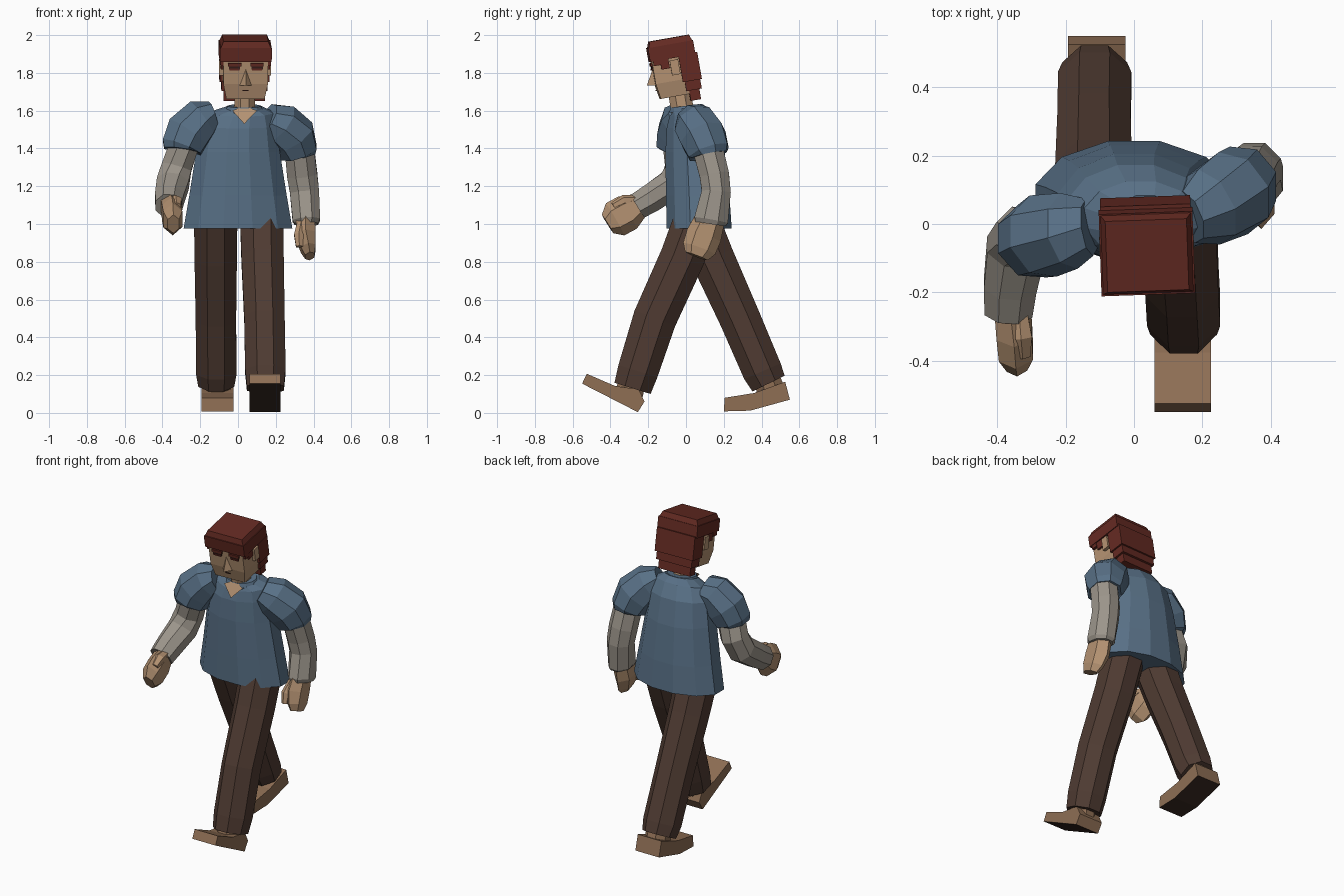
import bpy, bmesh, math
from mathutils import Vector, Matrix

if "Cube" in bpy.data.objects:
    bpy.data.objects.remove(bpy.data.objects["Cube"])


def material(name, rgb):
    m = bpy.data.materials.new(name)
    lin = [(c / 255 / 12.92) if c < 11 else ((c / 255 + 0.055) / 1.055) ** 2.4 for c in rgb]
    m.diffuse_color = (*lin, 1)
    m.use_nodes = True
    m.node_tree.nodes["Principled BSDF"].inputs["Base Color"].default_value = m.diffuse_color
    return m


SHIRT = material("blue_shirt", (88, 112, 134))
PANTS = material("brown_trousers", (79, 59, 50))
HAIR = material("red_hair", (100, 42, 34))
SKIN = material("skin", (180, 146, 114))
SLEEVE = material("grey_sleeve", (156, 149, 139))
SHOE = material("tan_shoe", (142, 110, 84))
SOLE = material("dark_sole", (58, 42, 34))
DARK = material("dark_feature", (55, 30, 26))


def finish(name, bm, *mats):
    bmesh.ops.recalc_face_normals(bm, faces=bm.faces)
    me = bpy.data.meshes.new(name)
    bm.to_mesh(me)
    bm.free()
    ob = bpy.data.objects.new(name, me)
    bpy.context.collection.objects.link(ob)
    for m in mats:
        me.materials.append(m)
    return ob


def ring(c, axis, ra, rb, n):
    """Polygon across an axis; ra is its half width along x, rb the other way."""
    t = Vector(axis).normalized()
    u = Vector((1, 0, 0))
    u = (u - t * u.dot(t)).normalized()
    v = t.cross(u)
    k = 1 / math.cos(math.pi / n)
    return [Vector(c) + u * math.cos(a) * ra * k + v * math.sin(a) * rb * k
            for a in [(i + 0.5) * math.tau / n for i in range(n)]]


def loft(name, rings, mat):
    bm = bmesh.new()
    rows = [[bm.verts.new(p) for p in r] for r in rings]
    n = len(rows[0])
    for a, b in zip(rows, rows[1:]):
        for i in range(n):
            bm.faces.new((a[i], a[(i + 1) % n], b[(i + 1) % n], b[i]))
    bm.faces.new(rows[0])
    bm.faces.new(rows[-1])
    return finish(name, bm, mat)


def tube(name, pts, mat, n=8):
    """Loft along points (x, y, z, half width, half depth)."""
    cs = [Vector(p[:3]) for p in pts]
    rs = []
    for i, p in enumerate(pts):
        axis = cs[min(i + 1, len(cs) - 1)] - cs[max(i - 1, 0)]
        rs.append(ring(cs[i], axis, p[3], p[4], n))
    return loft(name, rs, mat)


# Trousers
tube("front_leg", [(.125, .07, 1.06, .115, .12), (.13, -.02, .82, .112, .118),
                   (.14, -.165, .5, .107, .115), (.145, -.255, .22, .107, .108),
                   (.145, -.283, .13, .098, .1)], PANTS)
tube("back_leg", [(-.118, .04, 1.06, .115, .12), (-.118, .14, .82, .112, .115),
                  (-.117, .285, .5, .107, .108), (-.115, .405, .22, .107, .105),
                  (-.115, .437, .155, .095, .095)], PANTS)


# Shoes: side profiles extruded across, dark underneath
def shoe(name, prof, x0, x1):
    bm = bmesh.new()
    a = [bm.verts.new((x0, y, z)) for y, z in prof]
    b = [bm.verts.new((x1, y, z)) for y, z in prof]
    n = len(prof)
    for i in range(n):
        bm.faces.new((a[i], a[(i + 1) % n], b[(i + 1) % n], b[i]))
    bm.faces.new(a)
    bm.faces.new(b)
    ob = finish(name, bm, SHOE, SOLE)
    for f in ob.data.polygons:
        f.material_index = int(f.normal.z < -.75)


shoe("front_shoe", [(-.525, .207), (-.55, .155), (-.255, .004), (-.22, .06),
                    (-.25, .125), (-.375, .142)], .06, .225)
shoe("back_shoe", [(.205, .08), (.2, .008), (.34, .012), (.55, .07),
                   (.525, .165), (.36, .105)], -.193, -.025)
tube("front_ankle", [(.143, -.275, .2, .07, .07), (.143, -.305, .09, .07, .075)], SHOE)
tube("back_ankle", [(-.11, .42, .2, .07, .07), (-.11, .46, .09, .07, .075)], SHOE)

# Shirt body with a dipped neckline
body = [((0, .07, .975), (0, 0, 1), .288, .172),
        ((0, .062, 1.15), (0, 0, 1), .258, .168),
        ((0, .048, 1.38), (0, 0, 1), .222, .157),
        ((.005, .035, 1.52), (0, -.1, 1), .2, .138),
        ((.02, .018, 1.59), (0, -.2, 1), .165, .108),
        ((.033, -.002, 1.615), (0, -.25, 1), .1, .088)]
rings = [ring(c, ax, ra, rb, 12) for c, ax, ra, rb in body]
for p in rings[-1]:
    if p.y < -.06 and abs(p.x - .033) < .05:
        p.z -= .035
        p.x = .033 + (p.x - .033) * .5
loft("shirt", rings, SHIRT)
tube("collar", [(.033, -.002, 1.6, .1, .088), (.033, -.005, 1.625, .088, .078)], SHIRT, 12)

# Neck and open throat
tube("neck", [(.035, -.01, 1.55, .058, .06), (.035, -.035, 1.7, .052, .06)], SKIN)
bm = bmesh.new()
bm.faces.new([bm.verts.new(p) for p in
              [(-.03, -.097, 1.6), (.033, -.12, 1.53), (.1, -.097, 1.6), (.033, -.07, 1.625)]])
finish("throat", bm, SKIN)

# Puffed short sleeves
tube("left_short_sleeve", [(-.13, -.01, 1.575, .07, .08), (-.19, -.02, 1.555, .105, .105),
                           (-.265, -.035, 1.48, .118, .115), (-.298, -.05, 1.405, .106, .105),
                           (-.3, -.052, 1.39, .092, .09)], SHIRT)
tube("right_short_sleeve", [(.16, .02, 1.565, .07, .08), (.22, .05, 1.53, .11, .11),
                            (.29, .09, 1.46, .12, .12), (.32, .12, 1.38, .1, .108),
                            (.322, .123, 1.365, .088, .092)], SHIRT)

# Long grey sleeves
tube("left_long_sleeve", [(-.285, -.045, 1.42, .078, .078), (-.325, -.03, 1.3, .08, .08),
                          (-.345, -.07, 1.215, .085, .08), (-.362, -.18, 1.14, .077, .075),
                          (-.367, -.255, 1.095, .07, .07)], SLEEVE)
tube("right_long_sleeve", [(.325, .115, 1.4, .078, .08), (.34, .15, 1.26, .08, .078),
                           (.352, .16, 1.17, .077, .077), (.362, .133, 1.02, .073, .09),
                           (.362, .13, 1.0, .062, .08)], SLEEVE)

# Hands with thumbs
tube("left_hand", [(-.36, -.24, 1.105, .048, .055), (-.35, -.31, 1.06, .052, .085),
                   (-.345, -.375, 1.025, .05, .085), (-.342, -.415, 1.0, .03, .05)], SKIN, 6)
tube("left_thumb", [(-.335, -.27, 1.125, .025, .025), (-.33, -.33, 1.125, .032, .025),
                    (-.325, -.385, 1.095, .022, .018)], SKIN, 6)
tube("right_hand", [(.358, .125, 1.02, .05, .07), (.358, .095, .94, .052, .082),
                    (.372, .07, .87, .04, .078), (.38, .055, .83, .025, .055)], SKIN, 6)
tube("right_thumb", [(.335, .075, 1.0, .022, .025), (.322, .03, .94, .025, .025),
                     (.325, .015, .88, .018, .02)], SKIN, 6)

# Head: parts are laid out around its centre, then tilted forward
TILT = (Matrix.Translation((.037, -.06, 1.83)) @ Matrix.Rotation(math.radians(2), 4, 'Z')
        @ Matrix.Rotation(math.radians(10), 4, 'X'))


def block(name, x, y, z, mat, low=1.0, high=1.0):
    """Box between (min, max) limits; low and high scale its bottom and top."""
    mx, my = sum(x) / 2, sum(y) / 2
    bm = bmesh.new()
    bmesh.ops.create_cube(bm, size=1)
    for v in bm.verts:
        k = low if v.co.z < 0 else high
        v.co = (mx + v.co.x * (x[1] - x[0]) * k, my + v.co.y * (y[1] - y[0]) * k,
                sum(z) / 2 + v.co.z * (z[1] - z[0]))
    bm.transform(TILT)
    return finish(name, bm, mat)


block("face", (-.118, .118), (-.118, .09), (-.07, .12), SKIN)
block("jaw", (-.118, .118), (-.118, .075), (-.152, -.07), SKIN, low=.86)
block("hair_cap", (-.137, .137), (-.127, .116), (.05, .125), HAIR)
block("hair_crown", (-.132, .132), (-.122, .112), (.125, .157), HAIR, high=.9)
block("hair_back", (-.132, .132), (.025, .127), (-.085, .06), HAIR)
block("hair_nape", (-.122, .122), (.035, .118), (-.135, -.085), HAIR)
block("hair_nape_tip", (-.11, .11), (.05, .105), (-.19, -.135), HAIR)
for s, side in ((-1, "left"), (1, "right")):
    def span(a, b):
        return tuple(sorted((s * a, s * b)))
    block(side + "_sideburn", span(.112, .13), (-.075, -.03), (.0, .055), HAIR)
    block(side + "_temple_hair", span(.112, .134), (-.112, -.075), (.025, .055), HAIR)
    block(side + "_ear", span(.11, .138), (-.025, .02), (-.04, .04), SKIN)
    block(side + "_brow", span(.024, .094), (-.127, -.117), (.026, .043), HAIR)
    block(side + "_eye", span(.03, .09), (-.122, -.117), (.008, .026), DARK)
    block(side + "_eyelid", span(.034, .086), (-.125, -.117), (.004, .014), HAIR)
block("mouth", (-.016, .016), (-.121, -.117), (-.106, -.101), DARK)

# Wedge nose
bm = bmesh.new()
a, b, c, d = [bm.verts.new(p) for p in
              [(-.032, -.117, -.078), (.032, -.117, -.078), (0, -.162, -.07), (0, -.117, .01)]]
for f in ((a, b, c), (a, c, d), (b, d, c), (a, d, b)):
    bm.faces.new(f)
bm.transform(TILT)
finish("nose", bm, SKIN)
